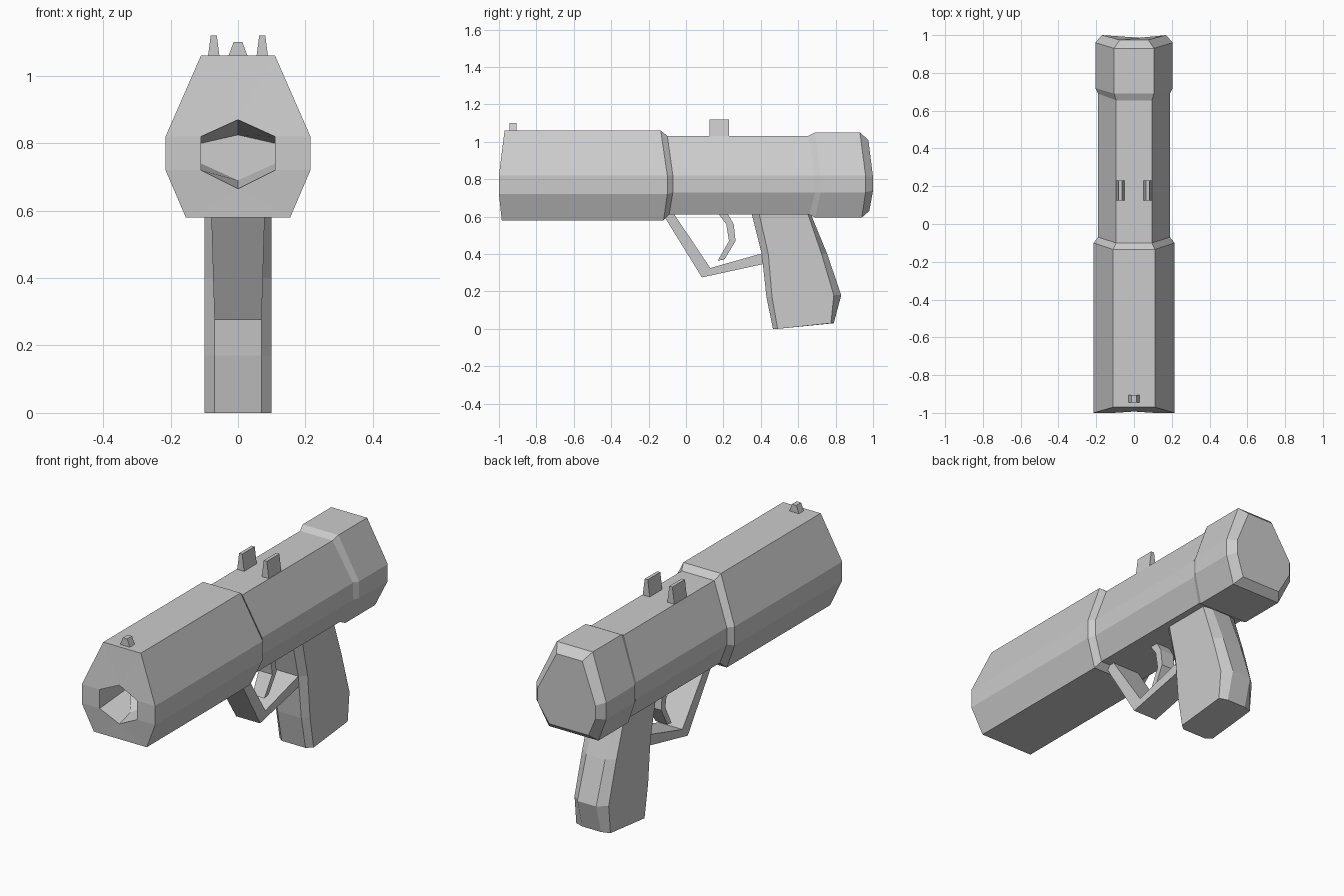
import bpy, bmesh

if "Cube" in bpy.data.objects:
    bpy.data.objects.remove(bpy.data.objects["Cube"])


def loft(name, rings):
    """Skin a list of equal-length vertex rings and cap both ends."""
    bm = bmesh.new()
    vr = [[bm.verts.new(p) for p in r] for r in rings]
    n = len(vr[0])
    for a, b in zip(vr, vr[1:]):
        for i in range(n):
            j = (i + 1) % n
            bm.faces.new((a[i], a[j], b[j], b[i]))
    bm.faces.new(vr[0])
    bm.faces.new(vr[-1])
    bmesh.ops.remove_doubles(bm, verts=bm.verts[:], dist=1e-4)
    bmesh.ops.recalc_face_normals(bm, faces=bm.faces[:])
    me = bpy.data.meshes.new(name)
    bm.to_mesh(me)
    bm.free()
    ob = bpy.data.objects.new(name, me)
    bpy.context.collection.objects.link(ob)
    return ob


def ring(ys, ws, zs):
    """Eight-sided body section: y and half width at top/middle/bottom, four heights."""
    (yt, ym, yb), (wt, wm, wb), (zt, z1, z2, zb) = ys, ws, zs
    right = [(wt, yt, zt), (wm, ym, z1), (wm, ym, z2), (wb, yb, zb)]
    return right + [(-x, y, z) for x, y, z in reversed(right)]


def strip(name, outer, inner, w_outer):
    """Bent bar following paired (y, z) points, with a half width per point."""
    rings = [[(-w, *o), (w, *o), (w, *i), (-w, *i)]
             for o, i, w in zip(outer, inner, w_outer)]
    return loft(name, rings)


def sight(name, cx, half_base, half_top, y0, y1, z0, z1):
    return loft(name, [[(cx - half_base, y, z0), (cx + half_base, y, z0),
                        (cx + half_top, y, z1), (cx - half_top, y, z1)]
                       for y in (y0, y1)])


# Body: bore, thick front, slimmer middle, flared and chamfered rear
FRONT = (0.11, 0.215, 0.155)
MID = (0.095, 0.19, 0.135)
REAR = (0.105, 0.205, 0.145)
loft("body", [
    ring((-0.6, -0.75, -0.9), (0, 0.11, 0), (0.825, 0.80, 0.74, 0.69)),
    ring((-0.993, -1, -0.993), (0, 0.11, 0), (0.87, 0.82, 0.72, 0.665)),
    ring((-0.97, -1, -0.985), FRONT, (1.06, 0.82, 0.72, 0.58)),
    ring((-0.135, -0.10, -0.12), FRONT, (1.06, 0.82, 0.72, 0.58)),
    ring((-0.10, -0.07, -0.09), MID, (1.032, 0.82, 0.73, 0.61)),
    ring((0.655, 0.69, 0.66), MID, (1.032, 0.82, 0.73, 0.61)),
    ring((0.69, 0.72, 0.69), REAR, (1.05, 0.82, 0.73, 0.595)),
    ring((0.93, 0.96, 0.94), REAR, (1.05, 0.82, 0.73, 0.595)),
    ring((0.975, 1.0, 0.98), (0.075, 0.17, 0.115), (1.01, 0.81, 0.74, 0.63)),
])

# Sights
sight("front_sight", 0, 0.03, 0.013, -0.945, -0.905, 1.055, 1.10)
for side, label in ((-1, "left"), (1, "right")):
    sight("rear_sight_" + label, side * 0.072, 0.022, 0.009, 0.125, 0.23, 1.02, 1.12)

# Grip: chamfered sections (front y/z, front chamfer y, rear chamfer y, rear y/z)
sections = [
    (0.35, 0.62, 0.39, 0.65, 0.665, 0.62),
    (0.405, 0.40, 0.44, 0.725, 0.755, 0.40),
    (0.43, 0.17, 0.46, 0.79, 0.83, 0.18),
    (0.465, 0.0, 0.49, 0.775, 0.79, 0.03),
]
grip = []
for yf, zf, yfc, yrc, yr, zr in sections:
    half = [(0.07, yf, zf), (0.10, yfc, zf), (0.10, yrc, zr), (0.055, yr, zr)]
    grip.append(half + [(-x, y, z) for x, y, z in reversed(half)])
loft("grip", grip)

# Trigger guard and trigger
strip("trigger_guard",
      [(-0.125, 0.615), (0.085, 0.275), (0.43, 0.35)],
      [(-0.065, 0.615), (0.13, 0.325), (0.43, 0.41)],
      [0.08, 0.07, 0.07])
strip("trigger",
      [(0.17, 0.62), (0.215, 0.56), (0.23, 0.47), (0.17, 0.365)],
      [(0.22, 0.62), (0.255, 0.56), (0.265, 0.47), (0.205, 0.37)],
      [0.04, 0.04, 0.04, 0.035])
